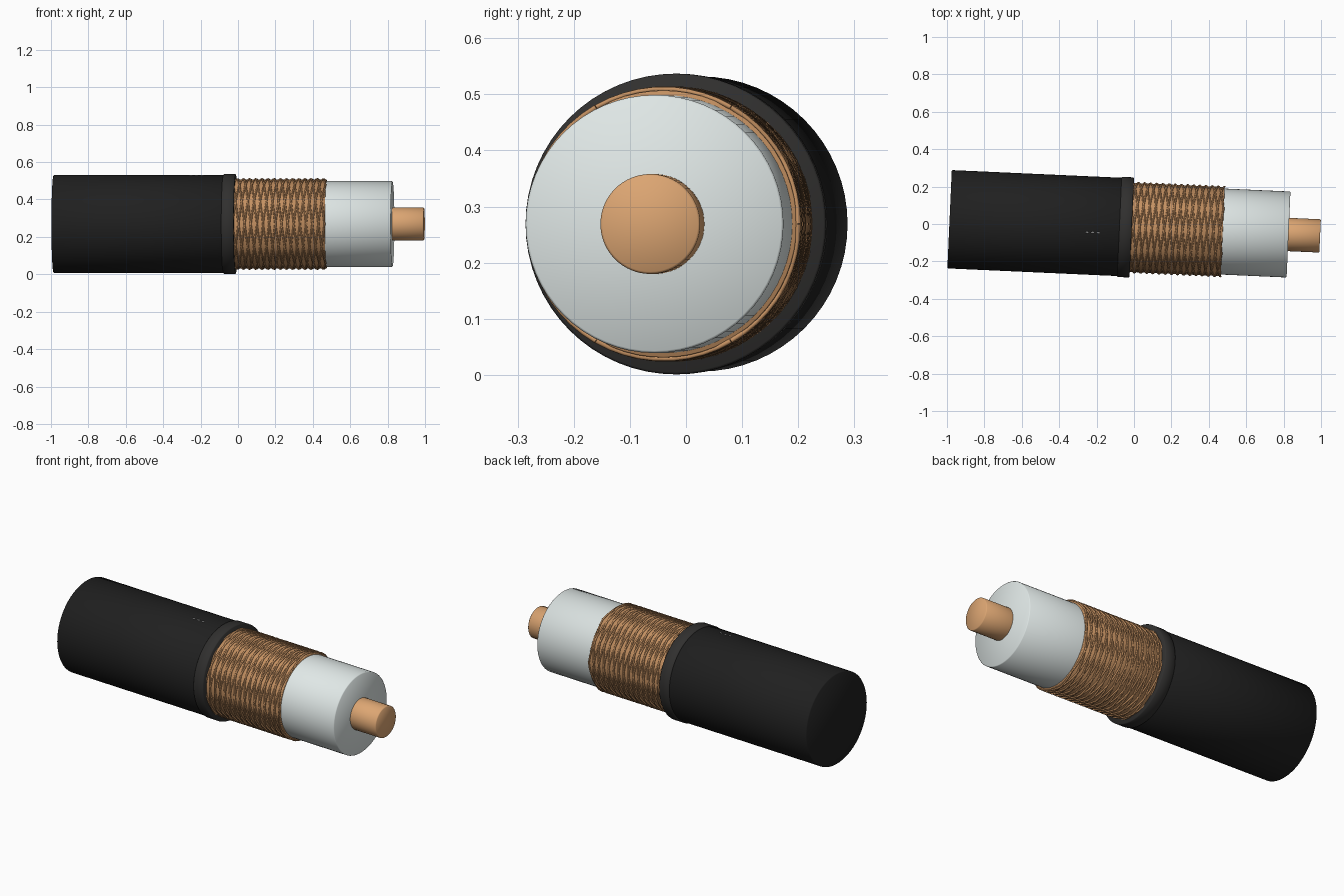
import bpy, bmesh, math
from mathutils import Matrix

if "Cube" in bpy.data.objects:
    bpy.data.objects.remove(bpy.data.objects["Cube"])

TILT = -math.radians(2.58)
# Cable frame: local x runs along the axis, placed slightly turned about z
PLACE = Matrix.Translation((0, -0.019, 0.269)) @ Matrix.Rotation(TILT, 4, 'Z')


def material(name, rgb):
    m = bpy.data.materials.new(name)
    m.diffuse_color = (*rgb, 1)
    m.use_nodes = True
    m.node_tree.nodes["Principled BSDF"].inputs["Base Color"].default_value = m.diffuse_color
    return m


black = material("black_rubber", (0.014, 0.014, 0.014))
dark = material("collar_rubber", (0.03, 0.029, 0.028))
white = material("pale_plastic", (0.74, 0.80, 0.79))
copper = material("copper", (0.72, 0.38, 0.17))
braid_mat = material("braid_copper", (0.55, 0.28, 0.12))
print_mat = material("grey_print", (0.45, 0.45, 0.45))


def lathe(name, profile, mat, sides=64):
    """Revolve (x, radius) points about the cable axis; end rings are capped."""
    bm = bmesh.new()
    rings = []
    for x, r in profile:
        rings.append([bm.verts.new((x, r * math.cos(a), r * math.sin(a)))
                      for a in (2 * math.pi * i / sides for i in range(sides))])
    for a, b in zip(rings, rings[1:]):
        for i in range(sides):
            j = (i + 1) % sides
            bm.faces.new((a[i], a[j], b[j], b[i]))
    bm.faces.new(rings[0])
    bm.faces.new(rings[-1])
    bmesh.ops.recalc_face_normals(bm, faces=bm.faces)
    return finish(name, bm, mat)


def finish(name, bm, mat):
    me = bpy.data.meshes.new(name)
    bm.to_mesh(me)
    bm.free()
    me.shade_smooth()
    me.materials.append(mat)
    ob = bpy.data.objects.new(name, me)
    ob.matrix_world = PLACE
    bpy.context.collection.objects.link(ob)
    return ob


def rod(name, x0, x1, r, mat, c=0.004):
    """Cylinder with a small edge chamfer."""
    return lathe(name, [(x0, r - c), (x0 + c, r), (x1 - c, r), (x1, r - c)], mat)


# Stepped layers of the stripped cable
rod("outer_jacket", -0.987, -0.015, 0.263, black)
rod("jacket_collar", -0.078, -0.012, 0.268, dark)
rod("braid_sleeve", -0.05, 0.475, 0.238, braid_mat, 0.002)
rod("insulator", -0.05, 0.827, 0.230, white)
rod("centre_conductor", 0.70, 0.996, 0.089, copper)

# Braid: two opposed sets of helical wires
curve = bpy.data.curves.new("braid_wires", 'CURVE')
curve.dimensions = '3D'
curve.bevel_depth = 0.0048
curve.bevel_resolution = 1
curve.use_fill_caps = True
STARTS, TURNS, STEPS = 6, 2.5, 140
X0, X1 = -0.02, 0.474
for direction in (1, -1):
    for s in range(STARTS):
        spline = curve.splines.new('POLY')
        spline.points.add(STEPS)
        for k, p in enumerate(spline.points):
            t = k / STEPS
            a = direction * 2 * math.pi * (s / STARTS + TURNS * t)
            p.co = (X0 + (X1 - X0) * t, 0.2405 * math.cos(a), 0.2405 * math.sin(a), 1)
curve.materials.append(braid_mat)
wires = bpy.data.objects.new("braid_wires", curve)
wires.matrix_world = PLACE
bpy.context.collection.objects.link(wires)

# Three small printed dots on top of the jacket
for i, x in enumerate((-0.25, -0.22, -0.19)):
    bm = bmesh.new()
    m = (Matrix.Rotation(math.radians(8), 4, 'X') @ Matrix.Translation((x, 0, 0.263))
         @ Matrix.Diagonal((0.016, 0.010, 0.002, 1)))
    bmesh.ops.create_cone(bm, cap_ends=True, segments=16, radius1=0.5,
                          radius2=0.5, depth=1, matrix=m)
    finish(f"print_dot_{i + 1}", bm, print_mat)
